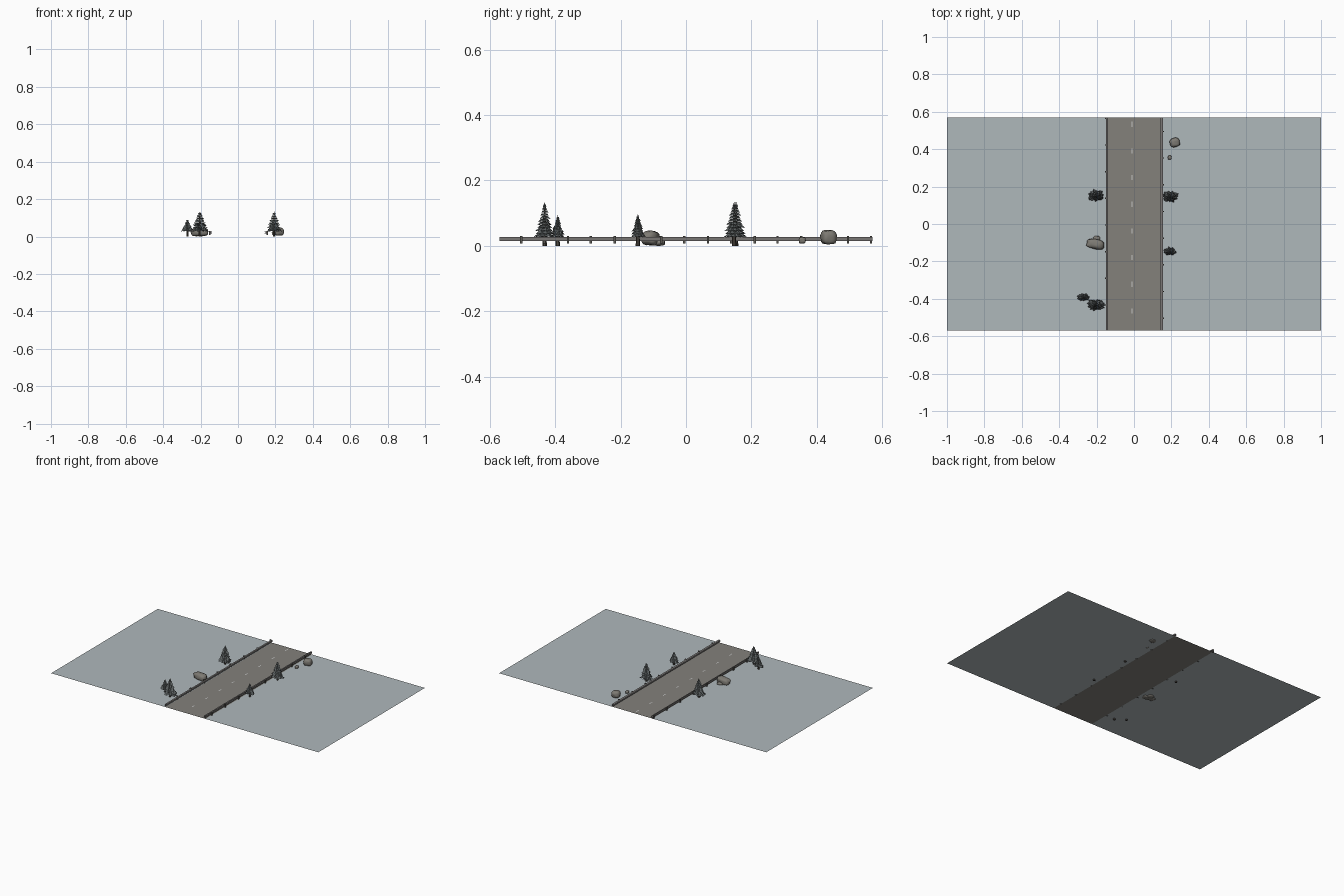
import bpy, bmesh, math, random
from mathutils import Vector, Matrix, noise

if "Cube" in bpy.data.objects:
    bpy.data.objects.remove(bpy.data.objects["Cube"])

random.seed(4)
GROUND_Z = 0.009
HALF_Y = 0.57


def material(name, rgb):
    m = bpy.data.materials.new(name)
    m.diffuse_color = (*rgb, 1)
    m.use_nodes = True
    m.node_tree.nodes["Principled BSDF"].inputs["Base Color"].default_value = m.diffuse_color
    return m


SNOW = material("pale_blue_grey_ground", (0.43, 0.48, 0.50))
ROAD = material("grey_asphalt", (0.227, 0.22, 0.198))
LINE = material("pale_line", (0.58, 0.58, 0.58))
STEEL = material("rail_grey", (0.19, 0.18, 0.175))
POST = material("dark_post", (0.10, 0.095, 0.085))
STONE = material("stone_grey", (0.205, 0.195, 0.172))
NEEDLE = material("needle_grey_green", (0.105, 0.118, 0.12))
BARK = material("bark", (0.07, 0.06, 0.05))


def finish(name, bm, *mats, smooth=False):
    me = bpy.data.meshes.new(name)
    bm.to_mesh(me)
    bm.free()
    for m in mats:
        me.materials.append(m)
    for p in me.polygons:
        p.use_smooth = smooth
    ob = bpy.data.objects.new(name, me)
    bpy.context.collection.objects.link(ob)
    return ob


def rect(bm, x0, x1, y0, y1, z):
    bm.faces.new([bm.verts.new(p) for p in
                  ((x0, y0, z), (x1, y0, z), (x1, y1, z), (x0, y1, z))])


def box(bm, c, s):
    bmesh.ops.create_cube(bm, size=1, matrix=Matrix.Translation(c) @ Matrix.Diagonal((*s, 1)))


# ground on both sides, and the road strip between
XL, XR = -0.145, 0.155
for name, x0, x1, mat in (("ground_left", -1, XL, SNOW), ("ground_right", XR, 1, SNOW),
                          ("road", XL, XR, ROAD)):
    bm = bmesh.new()
    rect(bm, x0, x1, -HALF_Y, HALF_Y, GROUND_Z)
    finish(name, bm, mat)

# centre line dashes
bm = bmesh.new()
for i in range(8):
    y = -0.465 + i * 0.1426
    rect(bm, -0.013, -0.007, y - 0.014, y + 0.014, GROUND_Z + 0.0006)
finish("centre_dashes", bm, LINE)


# guard rails: W-shaped beam extruded along the road, on posts
def guard_rail(name, x, side, depth):
    front = [(0, 0.015), (1, 0.017), (1, 0.019), (0.2, 0.021), (0.2, 0.022),
             (1, 0.024), (1, 0.026), (0, 0.028)]
    prof = [(x - side * d * depth, z) for d, z in front]
    prof += [(x + side * 0.003, 0.028), (x + side * 0.003, 0.015)]
    bm = bmesh.new()
    a, b = [[bm.verts.new((px, y, z)) for px, z in prof] for y in (-HALF_Y, HALF_Y)]
    n = len(prof)
    for i in range(n):
        bm.faces.new((a[i], a[(i + 1) % n], b[(i + 1) % n], b[i]))
    bm.faces.new(a)
    bm.faces.new(b)
    bmesh.ops.recalc_face_normals(bm, faces=bm.faces)
    finish(name + "_beam", bm, STEEL)
    bm = bmesh.new()
    start = 0.565 if side < 0 else 0.495
    for i in range(8):
        box(bm, (x + side * 0.005, start - i * 0.1426, 0.019), (0.009, 0.007, 0.023))
    finish(name + "_posts", bm, POST)


guard_rail("left_rail", -0.146, -1, 0.006)
guard_rail("right_rail", 0.151, 1, 0.009)


# conifers: tiers of drooping pointed boughs round a trunk
def conifer(name, x, y, top, rx, ry, tiers):
    bm = bmesh.new()
    bmesh.ops.create_cone(bm, cap_ends=True, segments=6, radius1=0.007, radius2=0.001,
                          depth=top, matrix=Matrix.Translation((x, y, top / 2)))
    trunk = set(bm.faces)
    z0 = 0.026
    for t in range(tiers):
        f = t / tiers
        z = z0 + 0.008 + (top - z0 - 0.01) * f
        count = 11 - int(5 * f)
        for k in range(count):
            ang = 2 * math.pi * (k + random.uniform(-0.25, 0.25)) / count + t * 0.7
            reach = (1 - f) ** 0.85 * random.uniform(0.75, 1.1) + 0.06
            d = Vector((math.cos(ang) * rx, math.sin(ang) * ry, 0)) * reach
            side = Vector((-d.y, d.x, 0)) * 0.30
            root = Vector((x, y, z + 0.004))
            mid = root + d * 0.6
            tip = root + d + Vector((0, 0, -0.011 * (1 - 0.5 * f)))
            ridge, l, r = (bm.verts.new(p) for p in
                           (mid, mid + side - Vector((0, 0, 0.007)), mid - side - Vector((0, 0, 0.007))))
            vr, vt = bm.verts.new(root), bm.verts.new(tip)
            for tri in ((vr, r, ridge), (vr, ridge, l), (ridge, r, vt), (ridge, vt, l)):
                bm.faces.new(tri)
    # pointed leader
    bmesh.ops.create_cone(bm, segments=5, radius1=0.006, radius2=0, depth=0.022,
                          matrix=Matrix.Translation((x, y, top - 0.011)))
    for fc in bm.faces:
        fc.material_index = 1 if fc in trunk else 0
    finish(name, bm, NEEDLE, BARK)


conifer("tall_tree_left_back", -0.203, 0.153, 0.134, 0.047, 0.032, 11)
conifer("tall_tree_right", 0.193, 0.147, 0.134, 0.045, 0.031, 11)
conifer("tall_tree_left_front", -0.206, -0.432, 0.133, 0.048, 0.031, 11)
conifer("small_tree_right", 0.192, -0.147, 0.096, 0.037, 0.023, 8)
conifer("small_tree_left", -0.27, -0.392, 0.094, 0.033, 0.022, 8)


# boulders: noisy, squared-off spheres partly sunk in the ground
def boulder(name, c, s, turn=0.0):
    bm = bmesh.new()
    bmesh.ops.create_icosphere(bm, subdivisions=3, radius=1)
    for v in bm.verts:
        p = v.co.copy()
        m = sum(abs(q) ** 3 for q in p) ** (1 / 3)
        v.co = p / m * (0.95 + 0.14 * noise.noise(p * 1.5 + Vector(c) * 40))
    lim = [max(abs(v.co[i]) for v in bm.verts) for i in range(3)]
    bmesh.ops.transform(bm, verts=bm.verts, matrix=Matrix.Translation(c) @ Matrix.Rotation(turn, 4, 'Z')
                        @ Matrix.Diagonal((s[0] / lim[0], s[1] / lim[1], s[2] / lim[2], 1)))
    finish(name, bm, STONE, smooth=True)


boulder("large_boulder", (-0.206, -0.108, 0.0235), (0.048, 0.027, 0.0235), -0.15)
boulder("low_stone", (-0.2, -0.083, 0.010), (0.02, 0.02, 0.010))
boulder("back_boulder", (0.218, 0.436, 0.0265), (0.027, 0.025, 0.0225), 0.2)
boulder("pebble", (0.191, 0.355, 0.017), (0.011, 0.011, 0.010))
